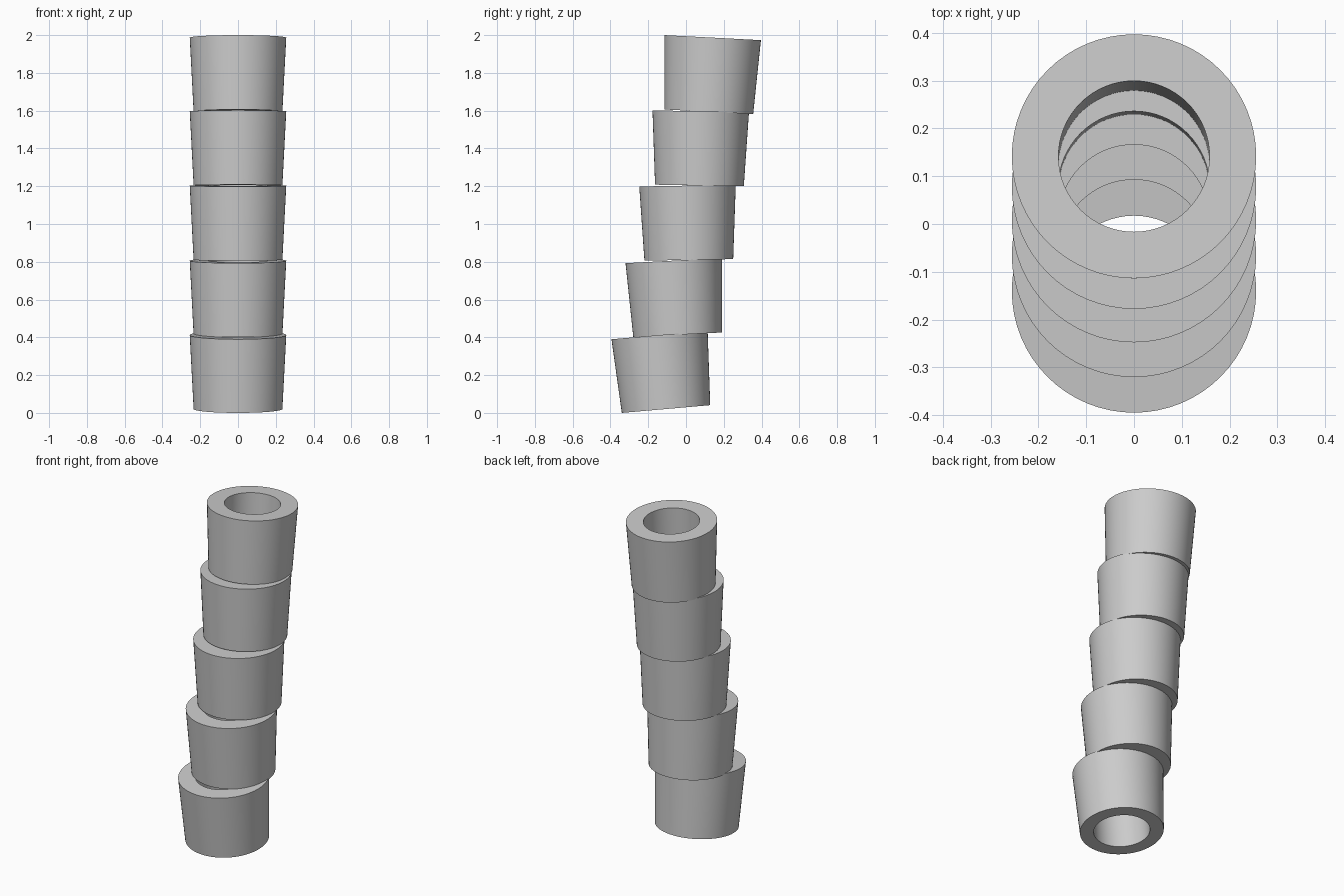
import bpy, math
from mathutils import Matrix, Vector

cube = bpy.data.objects.get("Cube")
if cube:
    bpy.data.objects.remove(cube, do_unlink=True)

# Single plain grey
grey = bpy.data.materials.new("plain grey")
grey.use_nodes = True
colour = (0.6, 0.6, 0.6, 1)
grey.diffuse_color = colour
grey.node_tree.nodes["Principled BSDF"].inputs["Base Color"].default_value = colour

SIDES = 64
LENGTH = 0.393
OUTER_TOP, OUTER_BOTTOM, BORE = 0.2555, 0.235, 0.158


def tube_segment(name, y, z, tilt):
    """Flared tube with a straight bore; origin at the centre of its top rim."""
    profile = [(OUTER_BOTTOM, -LENGTH), (OUTER_TOP, 0), (BORE, 0), (BORE, -LENGTH)]
    n = len(profile)
    verts, faces = [], []
    for i in range(SIDES):
        a = math.tau * i / SIDES
        verts += [(r * math.cos(a), r * math.sin(a), h) for r, h in profile]
        j = (i + 1) % SIDES
        for k in range(n):
            m = (k + 1) % n
            faces.append((i * n + k, j * n + k, j * n + m, i * n + m))
    mesh = bpy.data.meshes.new(name)
    mesh.from_pydata(verts, [], faces)
    mesh.materials.append(grey)
    obj = bpy.data.objects.new(name, mesh)
    bpy.context.collection.objects.link(obj)
    obj.matrix_world = Matrix.Translation(Vector((0, y, z))) @ Matrix.Rotation(math.radians(tilt), 4, "X")
    return obj


# Stack of five segments, bending gradually from front to back
rims = [(-0.14, 0.412), (-0.065, 0.806), (0.008, 1.203), (0.078, 1.597), (0.1415, 1.9866)]
bpy.ops.object.select_all(action="DESELECT")
for i, (y, z) in enumerate(rims):
    segment = tube_segment(f"tube_segment_{i + 1}", y, z, 5 - 2 * i)
    segment.select_set(True)
    bpy.context.view_layer.objects.active = segment
bpy.ops.object.shade_smooth_by_angle(angle=math.radians(30))
